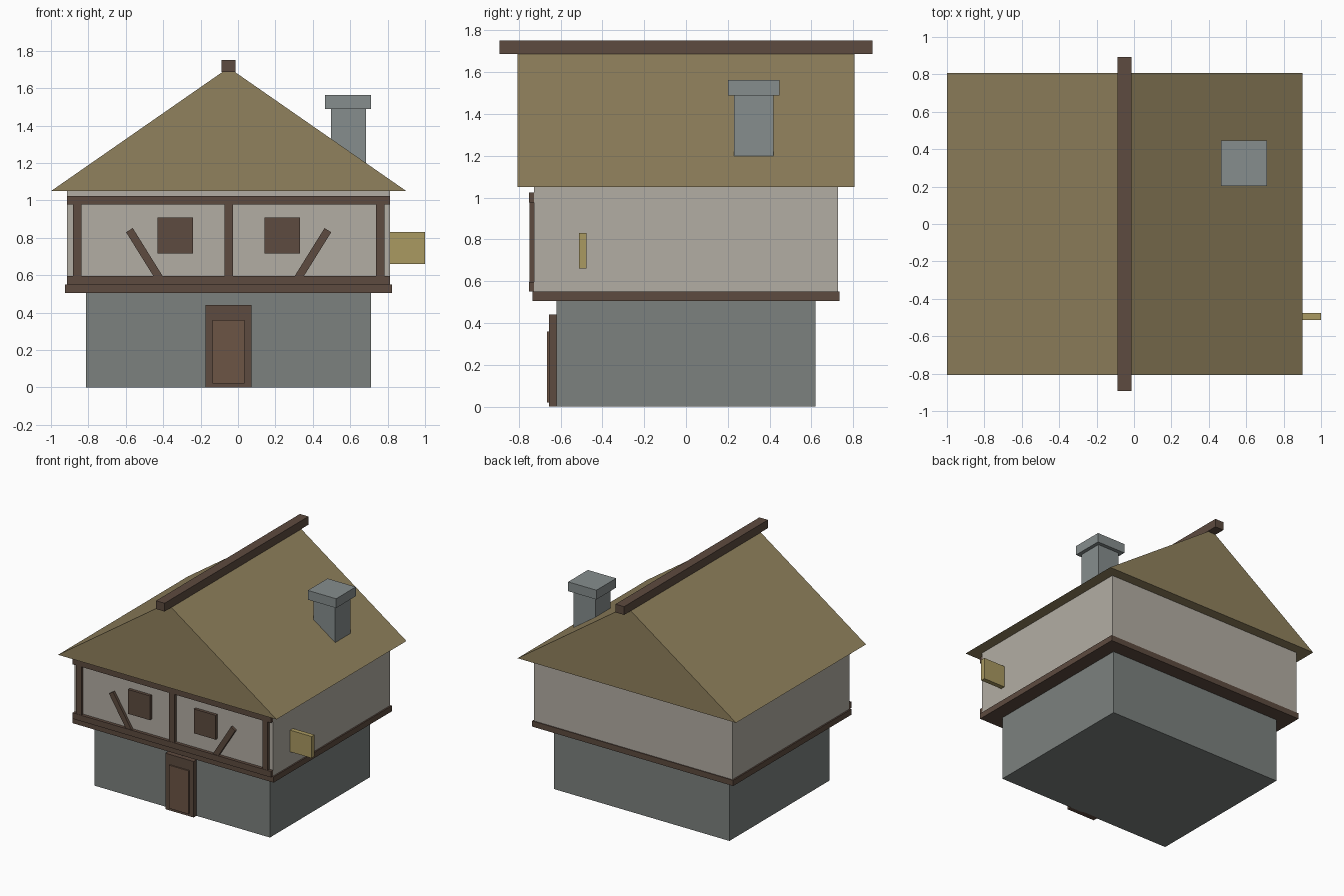
import bpy, bmesh, math
from mathutils import Matrix

if "Cube" in bpy.data.objects:
    bpy.data.objects.remove(bpy.data.objects["Cube"])

CX = -0.05  # house axis of symmetry


def material(name, r, g, b):
    m = bpy.data.materials.new(name)
    m.diffuse_color = (r, g, b, 1)
    m.use_nodes = True
    m.node_tree.nodes["Principled BSDF"].inputs["Base Color"].default_value = m.diffuse_color
    return m


stone = material("stone", 0.20, 0.22, 0.21)
plaster = material("plaster", 0.45, 0.42, 0.37)
timber = material("timber", 0.11, 0.07, 0.05)
door_wood = material("door_wood", 0.15, 0.09, 0.06)
thatch = material("thatch", 0.28, 0.22, 0.11)
gold = material("gold", 0.40, 0.32, 0.12)
slate = material("slate", 0.24, 0.27, 0.27)


def finish(name, bm, mat):
    bmesh.ops.recalc_face_normals(bm, faces=bm.faces)
    me = bpy.data.meshes.new(name)
    bm.to_mesh(me)
    bm.free()
    me.materials.append(mat)
    ob = bpy.data.objects.new(name, me)
    bpy.context.collection.objects.link(ob)
    return ob


def box(name, x, y, z, mat, tilt=0):
    """Box from (min, max) ranges, tilted about its own y axis."""
    centre = [(a + b) / 2 for a, b in (x, y, z)]
    size = [b - a for a, b in (x, y, z)]
    bm = bmesh.new()
    bmesh.ops.create_cube(bm, size=1, matrix=Matrix.Diagonal((*size, 1)))
    ob = finish(name, bm, mat)
    ob.location = centre
    ob.rotation_euler.y = tilt
    return ob


def wide(half):
    return (CX - half, CX + half)


# Stone ground floor, jetty beam and plastered upper floor
box("ground_floor", wide(0.762), (-0.62, 0.62), (0, 0.51), stone)
box("jetty_beam", wide(0.874), (-0.734, 0.734), (0.505, 0.55), timber)
box("upper_floor", wide(0.863), (-0.727, 0.727), (0.54, 1.06), plaster)

# Door
box("door_frame", wide(0.123), (-0.655, -0.61), (0, 0.44), timber)
box("door", wide(0.085), (-0.665, -0.64), (0.02, 0.36), door_wood)

# Front timber framing
front = (-0.752, -0.72)
box("bottom_rail", wide(0.863), front, (0.55, 0.597), timber)
box("top_rail", wide(0.863), front, (0.978, 1.025), timber)
box("middle_post", wide(0.023), (-0.75, -0.72), (0.59, 0.98), timber)
for side, label in ((-1, "left"), (1, "right")):
    px, wx, bx = CX + side * 0.81, CX + side * 0.286, CX + side * 0.447
    box(label + "_post", (px - 0.022, px + 0.022), (-0.75, -0.72), (0.59, 0.98), timber)
    box(label + "_shutter", (wx - 0.095, wx + 0.095), (-0.75, -0.72), (0.717, 0.908), timber)
    box(label + "_brace", (bx - 0.021, bx + 0.021), (-0.748, -0.72),
        (0.549, 0.865), timber, tilt=side * math.atan2(0.154, 0.247))

# Thatched gable roof: triangle profile extruded along y
bm = bmesh.new()
profile = [bm.verts.new((x, -0.807, z)) for x, z in ((-1.0, 1.05), (0.9, 1.05), (CX, 1.71))]
face = bm.faces.new(profile)
ext = bmesh.ops.extrude_face_region(bm, geom=[face], use_keep_orig=True)
bmesh.ops.translate(bm, vec=(0, 1.614, 0),
                    verts=[v for v in ext["geom"] if isinstance(v, bmesh.types.BMVert)])
finish("roof", bm, thatch)
box("ridge_beam", wide(0.037), (-0.893, 0.893), (1.687, 1.752), timber)

# Chimney
box("chimney", (0.496, 0.684), (0.23, 0.418), (1.12, 1.5), slate)
box("chimney_cap", (0.466, 0.712), (0.202, 0.447), (1.49, 1.563), slate)

# Hanging sign board on the right wall
box("sign_board", (0.81, 1.0), (-0.513, -0.477), (0.66, 0.83), gold)
